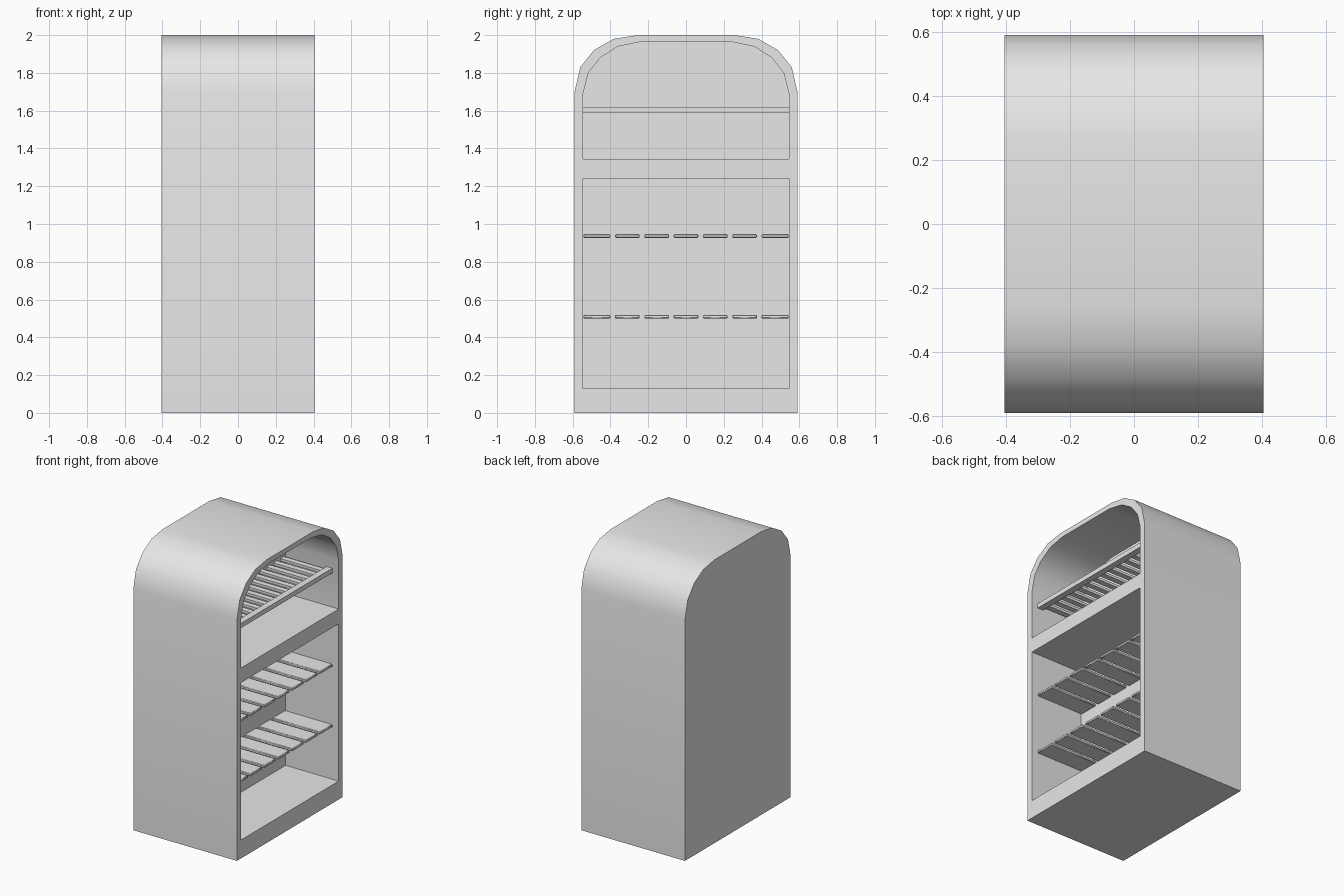
import bpy
import bmesh
import math
from mathutils import Vector

if "Cube" in bpy.data.objects:
    bpy.data.objects.remove(bpy.data.objects["Cube"], do_unlink=True)

# One light grey enamel for everything
grey = bpy.data.materials.new("light_grey")
grey.use_nodes = True
grey.diffuse_color = (0.8, 0.8, 0.8, 1)
grey.node_tree.nodes["Principled BSDF"].inputs["Base Color"].default_value = (0.8, 0.8, 0.8, 1)

FRONT, BACK, CAVITY_BACK = 0.405, -0.405, -0.01
INNER = 0.545


def finish(name, bm):
    """Turn a bmesh into a named object with smooth shading by angle."""
    bmesh.ops.recalc_face_normals(bm, faces=bm.faces)
    mesh = bpy.data.meshes.new(name)
    bm.to_mesh(mesh)
    bm.free()
    mesh.materials.append(grey)
    obj = bpy.data.objects.new(name, mesh)
    bpy.context.collection.objects.link(obj)
    bpy.ops.object.select_all(action="DESELECT")
    obj.select_set(True)
    bpy.context.view_layer.objects.active = obj
    bpy.ops.object.shade_smooth_by_angle(angle=math.radians(30))
    return obj


def mirrored(half):
    """Close a half outline of (y, z) points, listed bottom to top."""
    return half + [(-y, z) for y, z in reversed(half)]


def open_prism(bm, outline, x_open, x_closed):
    """Sweep an outline along x, capped only at the closed end."""
    rim = [bm.verts.new((x_open, y, z)) for y, z in outline]
    cap = [bm.verts.new((x_closed, y, z)) for y, z in outline]
    for i in range(len(rim)):
        j = (i + 1) % len(rim)
        bm.faces.new((rim[i], rim[j], cap[j], cap[i]))
    bm.faces.new(cap)


def add_box(bm, low, high):
    low, high = Vector(low), Vector(high)
    verts = bmesh.ops.create_cube(bm, size=1)["verts"]
    bmesh.ops.scale(bm, verts=verts, vec=high - low)
    bmesh.ops.translate(bm, verts=verts, vec=(low + high) / 2)


# Cabinet shell with an arched top, an upper bay and a lower bay
outer = mirrored([(0.59, 0), (0.59, 1.70), (0.56, 1.83), (0.488, 1.92),
                  (0.383, 1.98), (0.258, 2.0)])
upper = mirrored([(INNER, 1.345), (INNER, 1.69), (0.517, 1.80), (0.454, 1.88),
                  (0.36, 1.94), (0.237, 1.965)])
lower = mirrored([(INNER, 0.13), (INNER, 1.24)])
bm = bmesh.new()
open_prism(bm, outer, FRONT, BACK)
for bay in (upper, lower):
    open_prism(bm, bay, FRONT, CAVITY_BACK)
rims = [e for e in bm.edges if e.is_boundary]
bmesh.ops.triangle_fill(bm, edges=rims, use_beauty=True, normal=(1, 0, 0))
finish("cabinet", bm)

# Two plank shelves in the lower bay
for name, z in (("lower_shelf", 0.50), ("middle_shelf", 0.927)):
    bm = bmesh.new()
    for k in range(-3, 4):
        y0, y1 = k * 0.155 - 0.065, k * 0.155 + 0.065
        if k == -3:
            y0 = -INNER + 0.002
        if k == 3:
            y1 = INNER - 0.002
        add_box(bm, (CAVITY_BACK - 0.005, y0, z), (0.36, y1, z + 0.019))
    shelf = finish(name, bm)
    bevel = shelf.modifiers.new("soft_edges", "BEVEL")
    bevel.width = 0.004
    bevel.segments = 1

# Upper rack: a front rail and thin slats behind it
bm = bmesh.new()
add_box(bm, (0.31, -INNER, 1.587), (0.356, INNER, 1.62))
finish("rack_rail", bm)

bm = bmesh.new()
SLATS = 14
for k in range(SLATS):
    y = (k - (SLATS - 1) / 2) * 0.078
    add_box(bm, (CAVITY_BACK - 0.005, y - 0.02, 1.594), (0.315, y + 0.02, 1.612))
finish("rack_slats", bm)
